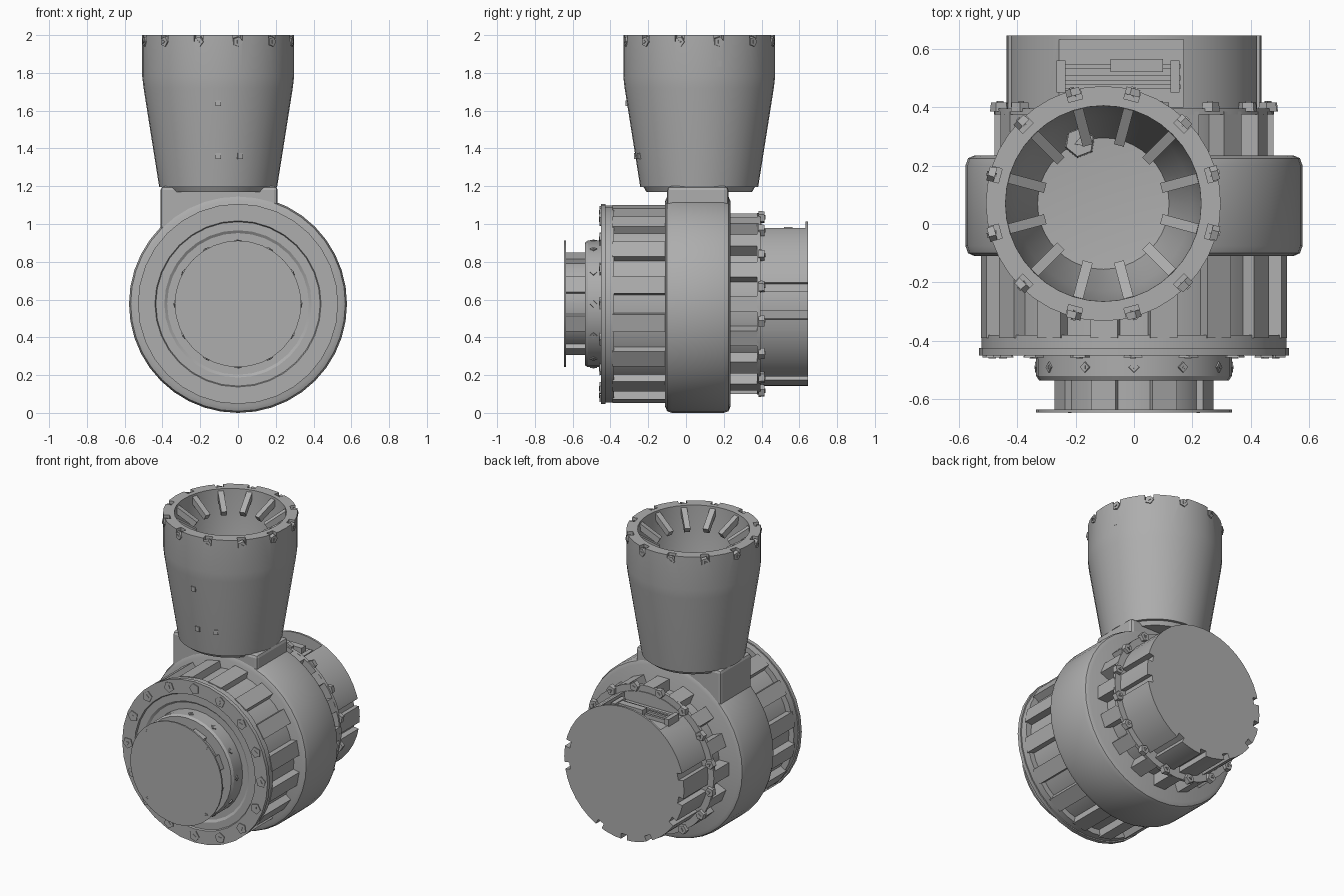
import bpy, bmesh
from math import sin, cos, pi, radians
from mathutils import Matrix, Vector

if "Cube" in bpy.data.objects:
    bpy.data.objects.remove(bpy.data.objects["Cube"])

grey = bpy.data.materials.new("cast grey")
grey.use_nodes = True
grey.diffuse_color = (0.42, 0.42, 0.42, 1)
grey.node_tree.nodes["Principled BSDF"].inputs["Base Color"].default_value = grey.diffuse_color

DRUM = ("Y", Vector((0, 0, 0.577)))        # horizontal shaft
TOWER = ("Z", Vector((-0.105, 0.07, 0)))   # vertical spout


def place(frame, radius, angle, height):
    axis, centre = frame
    u, v = radius * cos(angle), radius * sin(angle)
    return centre + Vector((u, height, v) if axis == "Y" else (u, v, height))


def axes(frame, angle):
    """Matrix whose columns are radial, tangential and axial."""
    origin = place(frame, 0, 0, 0)
    cols = [place(frame, 1, angle, 0) - origin,
            place(frame, 1, angle + pi / 2, 0) - origin,
            place(frame, 0, 0, 1) - origin]
    return Matrix(cols).transposed().to_4x4()


def finish(name, bm, smooth=False):
    bmesh.ops.recalc_face_normals(bm, faces=bm.faces)
    mesh = bpy.data.meshes.new(name)
    bm.to_mesh(mesh)
    bm.free()
    mesh.materials.append(grey)
    obj = bpy.data.objects.new(name, mesh)
    bpy.context.collection.objects.link(obj)
    if smooth:
        activate(obj)
        bpy.ops.object.shade_smooth_by_angle(angle=radians(30))
    return obj


def activate(obj):
    bpy.ops.object.select_all(action="DESELECT")
    obj.select_set(True)
    bpy.context.view_layer.objects.active = obj


def lathe(name, frame, profile, segs=32):
    """Turn a (radius, height) profile that starts and ends on the axis."""
    bm = bmesh.new()
    rings = [[bm.verts.new(place(frame, r, 2 * pi * i / segs, h)) for i in range(segs)]
             for r, h in profile]
    for a, b in zip(rings, rings[1:]):
        for i in range(segs):
            j = (i + 1) % segs
            bm.faces.new((a[i], a[j], b[j], b[i]))
    bmesh.ops.remove_doubles(bm, verts=bm.verts, dist=1e-5)
    return finish(name, bm, True)


def blocks(name, frame, angles, radius, height, size, tilt=0):
    """Boxes sized (radial, tangential, axial) set around an axis."""
    bm = bmesh.new()
    for a in angles:
        m = (Matrix.Translation(place(frame, radius, a, height)) @ axes(frame, a)
             @ Matrix.Rotation(tilt, 4, "Y") @ Matrix.Diagonal((*size, 1)))
        bmesh.ops.create_cube(bm, size=1, matrix=m)
    return finish(name, bm)


def nuts(name, frame, angles, radius, height, size, depth, radial=False, sides=5):
    """Small flat-sided nuts with a three-sided tip, facing out or along the axis."""
    bm = bmesh.new()
    turn = Matrix.Rotation(pi / 2, 4, "Y") if radial else Matrix()
    for a in angles:
        m = Matrix.Translation(place(frame, radius, a, height)) @ axes(frame, a) @ turn
        for n, r, d in ((sides, size, depth), (3, size * 0.4, depth * 1.4)):
            bmesh.ops.create_cone(bm, cap_ends=True, segments=n, radius1=r,
                                  radius2=r * 0.9, depth=d, matrix=m)
    return finish(name, bm)


def box(name, low, high):
    bm = bmesh.new()
    low, high = Vector(low), Vector(high)
    bmesh.ops.create_cube(bm, size=1, matrix=Matrix.Translation((low + high) / 2)
                          @ Matrix.Diagonal((*(high - low), 1)))
    return finish(name, bm)


def cut(target, cutter):
    activate(target)
    mod = target.modifiers.new("cut", "BOOLEAN")
    mod.operation, mod.object, mod.solver = "DIFFERENCE", cutter, "EXACT"
    bpy.ops.object.modifier_apply(modifier=mod.name)
    bpy.data.objects.remove(cutter)


def around(count, offset=0):
    return [2 * pi * i / count + radians(offset) for i in range(count)]


# Central casing and the neck that carries the spout
lathe("casing", DRUM, [(0, -0.11), (0.545, -0.11), (0.568, -0.1), (0.577, -0.075),
                       (0.577, 0.2), (0.568, 0.225), (0.545, 0.235), (0, 0.235)], 40)
neck = box("neck", (-0.41, -0.1, 0.65), (0.21, 0.225, 1.2))
bevel = neck.modifiers.new("soft edges", "BEVEL")
bevel.width, bevel.segments = 0.02, 2
lathe("spout_collar", TOWER, [(0, 1.17), (0.28, 1.17), (0.3, 1.205), (0, 1.205)])

# Spout: hollow flared tower with a notched rim
spout = lathe("spout", TOWER, [(0, 1.195), (0.312, 1.195), (0.395, 1.72), (0.402, 1.78),
                               (0.402, 2), (0.335, 2), (0.33, 1.85), (0.3, 1.6),
                               (0.225, 1.32), (0, 1.3)], 40)
twelve = around(12, 15)
cut(spout, blocks("rim_cutter", TOWER, twelve, 0.4, 1.99, (0.07, 0.05, 0.045)))
nuts("rim_nuts", TOWER, twelve, 0.395, 1.965, 0.03, 0.025, True)
blocks("spout_ribs", TOWER, twelve, 0.28, 1.93, (0.15, 0.035, 0.04), radians(-32))
nuts("spout_inner_boss", TOWER, [radians(111)], 0.225, 1.45, 0.055, 0.3, sides=6)
for n, (a, z) in enumerate(((-90, 1.64), (-90, 1.36), (-70, 1.36), (15, 1.85))):
    r = 0.312 + min(z - 1.195, 0.525) * 0.158
    blocks("spout_stud_%d" % n, TOWER, [radians(a)], r, z, (0.015, 0.03, 0.03))

# Front drum: core, wide bars between recessed windows, bolted plate
sixteen = around(16)
lathe("front_drum_core", DRUM, [(0, -0.4), (0.485, -0.4), (0.485, -0.1), (0, -0.1)])
blocks("front_drum_bars", DRUM, around(16, 11.25), 0.495, -0.25, (0.06, 0.095, 0.28))
lathe("front_drum_rim", DRUM, [(0, -0.425), (0.522, -0.425), (0.522, -0.38), (0, -0.38)])
lathe("front_plate", DRUM, [(0, -0.43), (0.375, -0.43), (0.39, -0.44), (0.435, -0.44),
                            (0.44, -0.45), (0.53, -0.45), (0.53, -0.425), (0, -0.425)])
nuts("front_plate_nuts", DRUM, sixteen, 0.485, -0.45, 0.036, 0.014)

# Front cap: stepped ring, ribbed waist and end disc
lathe("cap_ring", DRUM, [(0, -0.535), (0.325, -0.535), (0.335, -0.52),
                         (0.335, -0.43), (0, -0.43)])
nuts("cap_ring_studs", DRUM, around(12), 0.334, -0.49, 0.02, 0.01, True, 4)
lathe("cap_waist", DRUM, [(0, -0.64), (0.255, -0.64), (0.255, -0.53), (0, -0.53)], 24)
blocks("cap_waist_ribs", DRUM, around(8, 22.5), 0.255, -0.585, (0.04, 0.09, 0.1))
lathe("cap_disc", DRUM, [(0, -0.645), (0.335, -0.645), (0.335, -0.635), (0, -0.635)])
nuts("cap_disc_studs", DRUM, around(4, 45), 0.31, -0.643, 0.016, 0.006)

# Rear gear: core, teeth and bolted flange
lathe("rear_gear_core", DRUM, [(0, 0.22), (0.41, 0.22), (0.41, 0.39), (0, 0.39)])
blocks("rear_gear_teeth", DRUM, sixteen, 0.435, 0.305, (0.085, 0.085, 0.16))
lathe("rear_flange", DRUM, [(0, 0.375), (0.48, 0.375), (0.48, 0.395), (0, 0.395)])
nuts("rear_flange_nuts", DRUM, around(16, 11.25), 0.468, 0.4, 0.034, 0.03)

# Rear drum with edge slots and a pocket on top
rear = lathe("rear_drum", DRUM, [(0, 0.38), (0.437, 0.38), (0.437, 0.645), (0, 0.645)], 40)
slots = [radians(a) for a in (-8, 12, 168, 190, 212, 245, 270, 295)]
cut(rear, blocks("slot_cutter", DRUM, slots, 0.435, 0.53, (0.07, 0.045, 0.3)))
cut(rear, box("pocket_cutter", (-0.28, 0.4, 0.93), (0.17, 0.632, 1.1)))

# Latch parts lying in the pocket
box("latch_lever", (-0.08, 0.52, 0.92), (0.1, 0.565, 0.985))
for y in (0.47, 0.5, 0.54):
    box("latch_rod", (-0.26, y - 0.008, 0.92), (0.16, y + 0.008, 0.955))
for x in (-0.25, 0.14):
    box("latch_post", (x - 0.015, 0.45, 0.92), (x + 0.015, 0.56, 0.97))
